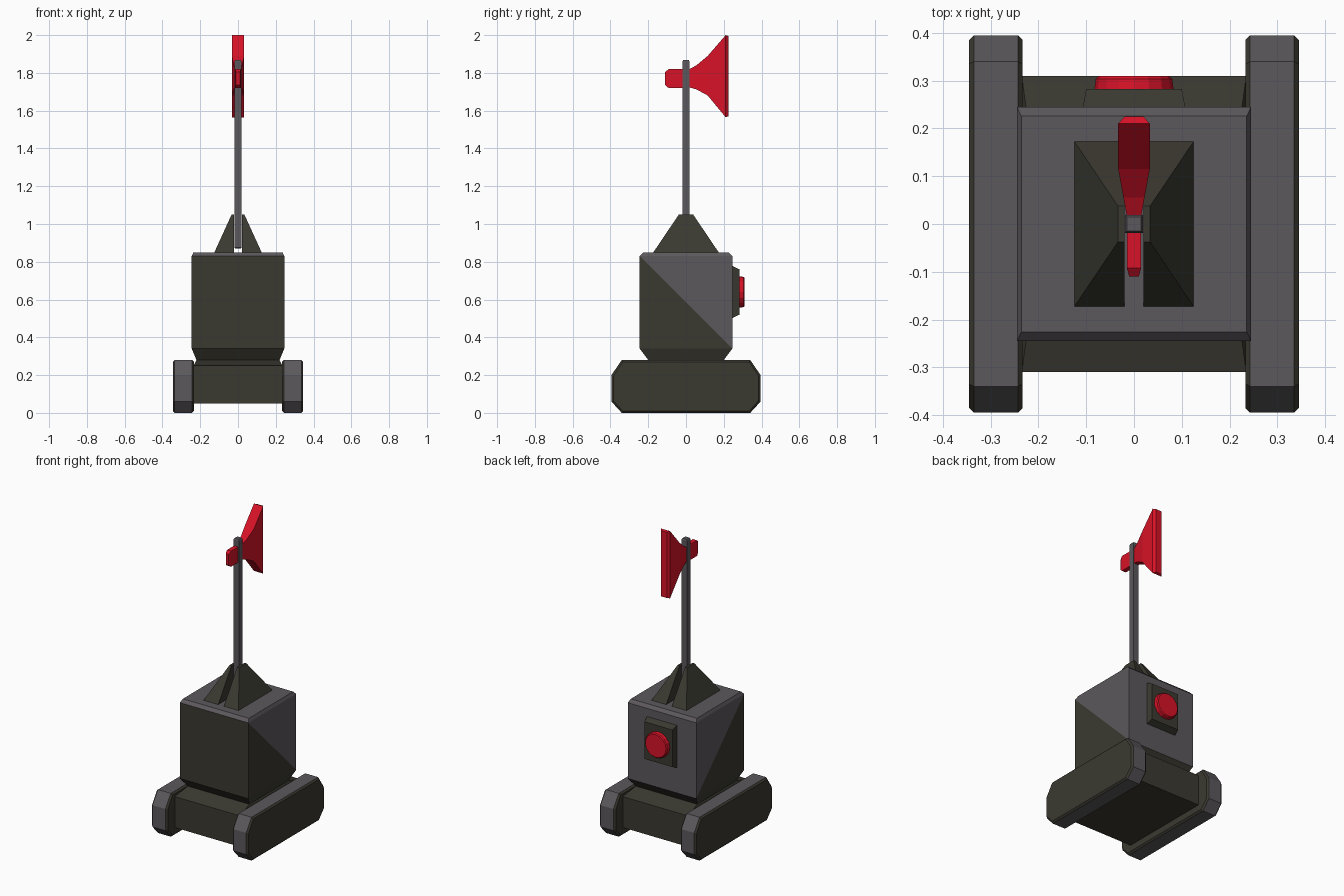
import bpy
import bmesh
from math import cos, sin, tau

cube = bpy.data.objects.get("Cube")
if cube:
    bpy.data.objects.remove(cube, do_unlink=True)


def make_material(name, colour):
    mat = bpy.data.materials.new(name)
    mat.use_nodes = True
    mat.diffuse_color = (*colour, 1)
    mat.node_tree.nodes["Principled BSDF"].inputs["Base Color"].default_value = (*colour, 1)
    return mat


GREY = make_material("warm grey", (0.107, 0.098, 0.107))
DARK = make_material("dark olive", (0.043, 0.041, 0.030))
RED = make_material("signal red", (0.68, 0.006, 0.020))


def loft(name, rings, mats, rule=None, diagonals=()):
    """Skin a list of equal-length point rings and cap both ends."""
    bm = bmesh.new()
    rows = [[bm.verts.new(p) for p in ring] for ring in rings]
    n = len(rows[0])
    for a, b in zip(rows, rows[1:]):
        for i in range(n):
            j = (i + 1) % n
            bm.faces.new((a[i], a[j], b[j], b[i]))
    bm.faces.new(rows[0])
    bm.faces.new(rows[-1])
    for (r1, i1), (r2, i2) in diagonals:
        bmesh.ops.connect_verts(bm, verts=[rows[r1][i1], rows[r2][i2]])
    bmesh.ops.recalc_face_normals(bm, faces=bm.faces)
    bm.normal_update()
    if rule:
        for f in bm.faces:
            f.material_index = rule(f.calc_center_median(), f.normal)
    mesh = bpy.data.meshes.new(name)
    bm.to_mesh(mesh)
    bm.free()
    for mat in mats:
        mesh.materials.append(mat)
    obj = bpy.data.objects.new(name, mesh)
    bpy.context.collection.objects.link(obj)
    return obj


def rect_z(z, x0, x1, y0, y1):
    return [(x0, y0, z), (x1, y0, z), (x1, y1, z), (x0, y1, z)]


def rect_y(y, hx, z0, z1):
    return [(-hx, y, z0), (hx, y, z0), (hx, y, z1), (-hx, y, z1)]


# Chassis, neck and two-tone body box in one stack
body = [(0.05, 0.235, 0.31), (0.25, 0.235, 0.31), (0.28, 0.22, 0.20),
        (0.34, 0.245, 0.245), (0.83, 0.245, 0.245), (0.85, 0.236, 0.226)]
loft("body", [rect_z(z, -x, x, -y, y) for z, x, y in body], [DARK, GREY],
     lambda c, n: int(c.z > 0.835 or (c.z > 0.4 and c.y > 0.01)),
     diagonals=[((4, 0), (3, 3)), ((4, 1), (3, 2))])


# Tracks: eight-sided profile with chamfered rims
def track_ring(x, inset):
    y, ym, z = 0.395 - inset, 0.34 - inset / 2, 0.14 - inset
    zm = 0.07 - inset / 2
    pts = [(-ym, -z), (ym, -z), (y, -zm - 0.01), (y, zm - 0.01),
           (ym, z), (-ym, z), (-y, zm - 0.01), (-y, -zm - 0.01)]
    return [(x, py, pz + 0.14) for py, pz in pts]


for side, label in ((1, "left"), (-1, "right")):
    rings = [track_ring(side * x, i) for x, i in
             ((0.233, 0.01), (0.243, 0), (0.335, 0), (0.345, 0.01))]
    loft(label + "_track", rings, [GREY, DARK], lambda c, n: int(abs(n.x) > 0.3))
    # Mast bracket halves, with a through slot between them
    loft(label + "_mast_bracket",
         [rect_z(0.85, side * 0.02, side * 0.125, -0.173, 0.173),
          rect_z(1.05, side * 0.02, side * 0.034, -0.038, 0.038)], [DARK])

# Mast
mast = [(0.87, 0.014), (0.875, 0.019), (1.86, 0.019), (1.867, 0.015)]
loft("mast", [rect_z(z, -r, r, -r, r) for z, r in mast], [GREY])

# Vane nose and flared tail
nose = [(-0.11, 0.010, 1.735, 1.805), (-0.092, 0.015, 1.72, 1.82), (-0.01, 0.015, 1.72, 1.82)]
tail = [(0.01, 0.014, 1.725, 1.815), (0.055, 0.022, 1.713, 1.84), (0.115, 0.033, 1.68, 1.89),
        (0.21, 0.033, 1.565, 2.0), (0.225, 0.02, 1.57, 1.995)]
loft("vane_nose", [rect_y(*s) for s in nose], [RED])
loft("vane_tail", [rect_y(*s) for s in tail], [RED])

# Rear plate and round button
loft("rear_plate", [rect_y(0.24, 0.108, 0.50, 0.78), rect_y(0.283, 0.10, 0.52, 0.76)], [DARK])
SIDES = 16
loft("rear_button",
     [[(r * cos(tau * i / SIDES), y, 0.64 + r * sin(tau * i / SIDES)) for i in range(SIDES)]
      for y, r in ((0.28, 0.083), (0.304, 0.08), (0.31, 0.074))], [RED])
